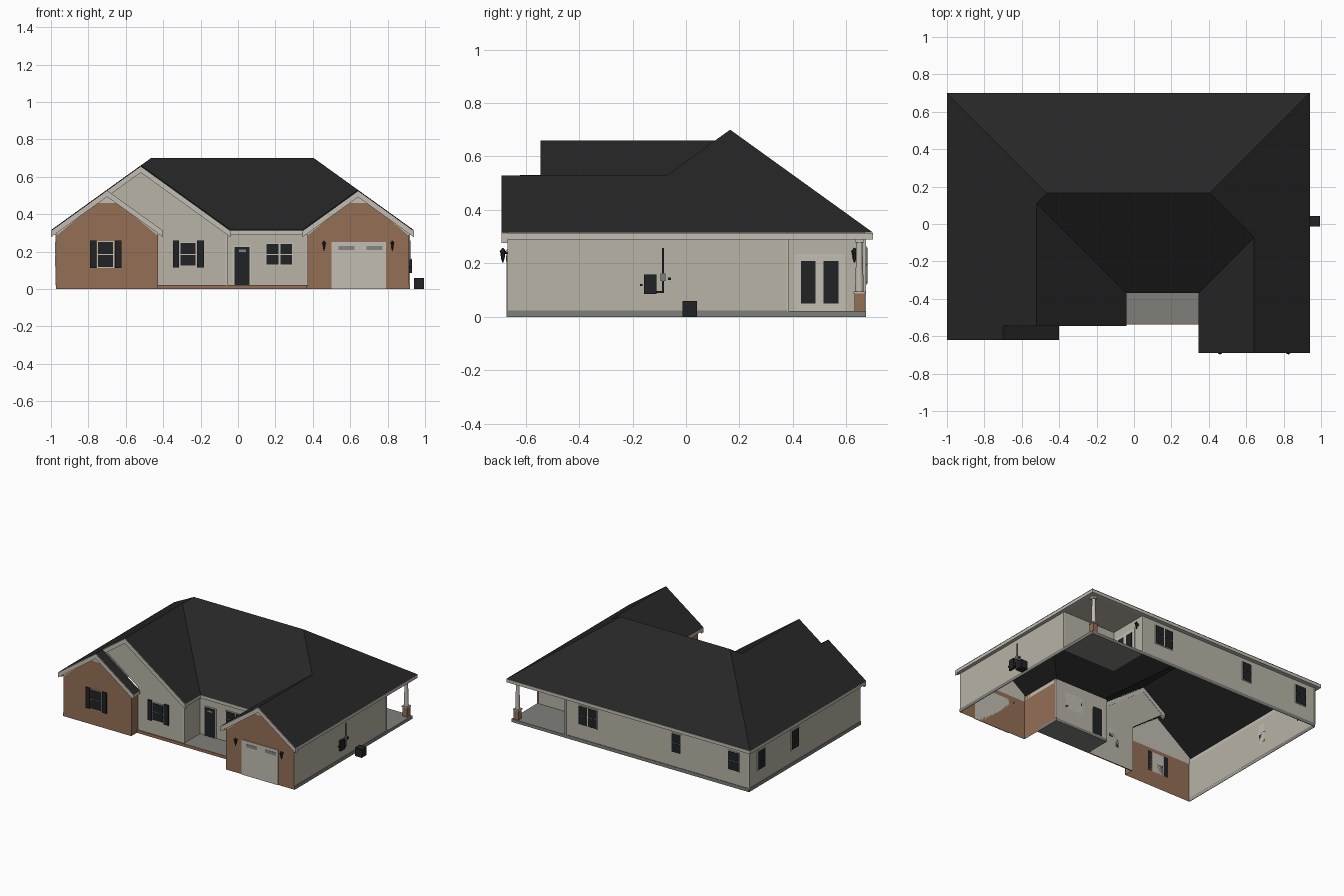
import bpy, bmesh, math
from mathutils import Vector

if "Cube" in bpy.data.objects:
    bpy.data.objects.remove(bpy.data.objects["Cube"])


def material(name, rgb):
    m = bpy.data.materials.new(name)
    lin = [((c / 255 + 0.055) / 1.055) ** 2.4 if c > 10 else c / 255 / 12.92 for c in rgb]
    m.diffuse_color = (*lin, 1)
    m.use_nodes = True
    m.node_tree.nodes["Principled BSDF"].inputs["Base Color"].default_value = m.diffuse_color
    return m


SIDING = material("beige_siding", (184, 179, 166))
TRIM = material("light_trim", (194, 190, 179))
ROOF = material("dark_shingle", (38, 38, 38))
DARK = material("black_fittings", (33, 34, 36))
BRICK = material("brown_brick", (148, 111, 85))
STONE = material("grey_concrete", (127, 127, 123))
GLASS = material("grey_glass", (132, 133, 132))

EAVE, PITCH = 0.315, 0.72


def mesh(name, verts, faces, mat):
    me = bpy.data.meshes.new(name)
    me.from_pydata([tuple(v) for v in verts], [], faces)
    me.materials.append(mat)
    ob = bpy.data.objects.new(name, me)
    bpy.context.collection.objects.link(ob)
    return ob


def hexa(name, a, b, mat):
    """Solid between two matching four-point loops."""
    ob = mesh(name, a + b, [(0, 1, 2, 3), (7, 6, 5, 4)] +
              [(i, i + 4, (i + 1) % 4 + 4, (i + 1) % 4) for i in range(4)], mat)
    bm = bmesh.new()
    bm.from_mesh(ob.data)
    bmesh.ops.recalc_face_normals(bm, faces=bm.faces)
    bm.to_mesh(ob.data)
    bm.free()
    return ob


def box(name, x0, x1, y0, y1, z0, z1, mat):
    loop = [(x0, y0), (x1, y0), (x1, y1), (x0, y1)]
    return hexa(name, [(x, y, z0) for x, y in loop], [(x, y, z1) for x, y in loop], mat)


def beam(name, p, q, inward, h, mat):
    """Board from p to q, reaching inward and hanging down by h."""
    section = [Vector((0, 0, 0)), Vector(inward), Vector(inward) - Vector((0, 0, h)), Vector((0, 0, -h))]
    return hexa(name, [Vector(p) + s for s in section], [Vector(q) + s for s in section], mat)


def plate(name, side, at, u0, u1, z0, z1, mat, t=0.006):
    """Thin plate standing out from a wall."""
    if side in ("front", "back"):
        s = -t if side == "front" else t
        return box(name, u0, u1, min(at, at + s), max(at, at + s), z0, z1, mat)
    s = -t if side == "left" else t
    return box(name, min(at, at + s), max(at, at + s), u0, u1, z0, z1, mat)


def walls(name, path, z0, z1, mat):
    n = len(path)
    verts = [(x, y, z) for z in (z0, z1) for x, y in path]
    return mesh(name, verts, [(i, i + 1, n + i + 1, n + i) for i in range(n - 1)], mat)


def front_sheet(name, y, pts, mat):
    return mesh(name, [(x, y, z) for x, z in pts], [tuple(range(len(pts)))], mat)


def cone(name, x, y, z0, z1, r0, r1, mat, sides):
    bm = bmesh.new()
    bmesh.ops.create_cone(bm, cap_ends=True, segments=sides, radius1=r0, radius2=r1, depth=z1 - z0)
    bmesh.ops.translate(bm, verts=bm.verts, vec=(x, y, (z0 + z1) / 2))
    ob = mesh(name, [], [], mat)
    bm.to_mesh(ob.data)
    bm.free()
    return ob


# Roof: each point is x, y and its distance in from the eave
P = dict(A=(-1, .70, 0), B=(.94, .70, 0), R1=(-.465, .165, .535), R2=(.405, .165, .535),
         G1=(-.52, .11, .48), G1f=(-.52, -.545, .48), V1=(-.04, -.37, 0), V1f=(-.04, -.545, 0),
         S=(-.70, -.545, .30), Sf=(-.70, -.62, .30), C=(-1, -.62, 0), T=(-.40, -.62, 0), Tb=(-.40, -.545, 0),
         G2=(.6425, -.0725, .2975), G2f=(.6425, -.69, .2975), V2=(.345, -.37, 0), V2f=(.345, -.69, 0),
         D=(.94, -.69, 0))
pos = {k: Vector((x, y, EAVE + PITCH * d)) for k, (x, y, d) in P.items()}
keys = list(P)
slopes = ["A B R2 R1", "A R1 G1 G1f S Sf C", "G1 G1f V1f V1", "R1 G1 V1 V2 G2 R2",
          "B R2 G2 G2f D", "G2 V2 V2f G2f", "Sf T Tb S"]
roof = mesh("roof", pos.values(), [tuple(keys.index(k) for k in s.split()) for s in slopes], ROOF)
bm = bmesh.new()
bm.from_mesh(roof.data)
for f in bm.faces:
    f.normal_update()
    if f.normal.z < 0:
        f.normal_flip()
bm.to_mesh(roof.data)
bm.free()

# Eave boxes and sloping rake boards
drop = Vector((0, 0, -.002))
for a, b, inward in [("C", "A", (.03, 0, 0)), ("A", "B", (0, -.03, 0)), ("D", "B", (-.025, 0, 0)),
                     ("V2f", "V2", (.025, 0, 0)), ("V1", "V2", (0, .025, 0)),
                     ("V1f", "V1", (-.02, 0, 0)), ("T", "Tb", (-.03, 0, 0))]:
    beam("eave_board", pos[a] + drop, pos[b] + drop, inward, .023, TRIM)
for a, b in [("C", "Sf"), ("T", "Sf"), ("S", "G1f"), ("V1f", "G1f"), ("V2f", "G2f"), ("D", "G2f")]:
    beam("rake_board", pos[a] + 2 * drop, pos[b] + 2 * drop, (0, .022, 0), .034, TRIM)

# Walls, open below and without thickness
outer = [(.915, -.667), (.915, .38), (.49, .38), (.49, .67), (-.97, .67), (-.97, -.60)]
walls("outer_walls", outer, 0, .315, SIDING)
walls("entry_walls", [(-.06, -.525), (-.06, -.345), (.37, -.345)], 0, .315, SIDING)
walls("garage_return", [(.37, -.345), (.37, -.667)], 0, .32, BRICK)
walls("left_return", [(-.43, -.60), (-.43, -.525)], 0, .32, BRICK)
front_sheet("large_gable_wall", -.525, [(-.43, 0), (-.06, 0), (-.06, .32), (-.52, .65), (-.70, .525), (-.43, .325)], SIDING)
for c, y in ((-.70, -.60), (.6425, -.667)):
    w = .2715
    front_sheet("gable_frieze", y + .003, [(c - w, .28), (c + w, .28), (c + w, .33), (c, .525), (c - w, .33)], TRIM)
    front_sheet("brick_gable", y, [(c - w, 0), (c + w, 0), (c + w, .285), (c + .06, .46),
                                   (c - .06, .46), (c - w, .285)], BRICK)

# Foundation strips, porch slabs and porch ceiling
plate("foundation_right", "right", .915, -.667, .38, 0, .024, STONE, .004)
plate("foundation_back", "back", .67, -.97, .49, 0, .024, STONE, .004)
plate("foundation_left", "left", -.97, -.60, .67, 0, .024, STONE, .004)
box("entry_slab", -.06, .37, -.53, -.345, 0, .02, STONE)
box("entry_brick_edge", -.43, .37, -.537, -.53, 0, .021, BRICK)
box("porch_slab", .49, .918, .38, .673, 0, .022, STONE)
mesh("porch_ceiling", [(.49, .38, .293), (.49, .69, .293), (.93, .69, .293), (.93, .38, .293)], [(0, 1, 2, 3)], SIDING)

# Corner boards
for x, y in ((-.97, .67), (-.06, -.525), (.915, .38), (.49, .67), (.37, -.347)):
    box("corner_board", x - .006, x + .004, y - .004, y + .004, .02, .30, TRIM)

# Porch post on a brick pedestal
box("post_pedestal", .868, .905, .63, .667, .022, .088, BRICK)
box("pedestal_cap", .864, .909, .626, .671, .088, .095, TRIM)
cone("porch_post", .8865, .6485, .095, .285, .016, .011, TRIM, 12)
box("post_capital", .870, .903, .632, .665, .278, .294, TRIM)


# Windows: frame with two dark sashes in each bay
def window(side, at, u0, u1, z0, z1, bays=1):
    plate("window_frame", side, at, u0, u1, z0, z1, TRIM, .005)
    step = (u1 - u0) / bays
    mid = (z0 + z1) / 2
    for i in range(bays):
        a, b = u0 + i * step + .005, u0 + (i + 1) * step - .005
        plate("lower_sash", side, at, a, b, z0 + .005, mid - .002, DARK, .008)
        plate("upper_sash", side, at, a, b, mid + .002, z1 - .005, DARK, .008)


window("front", -.60, -.753, -.662, .112, .257)
window("front", -.525, -.312, -.222, .12, .25)
window("front", -.345, .147, .295, .125, .245, 2)
window("back", .67, .235, .385, .125, .265, 2)
window("back", .67, -.435, -.355, .125, .265)
window("back", .67, -.895, -.805, .12, .26)
window("left", -.97, .485, .575, .115, .255)
window("left", -.97, .105, .195, .115, .255)

# Shutters
for y, z0, z1, spans in ((-.60, .112, .26, ((-.79, -.757), (-.658, -.623))),
                         (-.525, .115, .26, ((-.348, -.316), (-.218, -.182)))):
    for a, b in spans:
        plate("shutter", "front", y, a, b, z0, z1, DARK, .009)

# Front door with a small fan light
plate("door_frame", "front", -.345, -.03, .07, .02, .232, TRIM, .004)
plate("front_door", "front", -.345, -.018, .062, .022, .224, DARK, .008)
plate("door_light", "front", -.353, .005, .042, .198, .21, GLASS, .001)

# Garage door with two window strips
plate("garage_door", "front", -.667, .50, .79, 0, .252, TRIM, .005)
for a in (.537, .687):
    plate("garage_window", "front", -.672, a, a + .086, .208, .23, GLASS, .002)

# Back porch doors
plate("porch_door_frame", "right", .49, .405, .595, .022, .235, TRIM, .004)
for a in (.43, .515):
    plate("porch_door_glass", "right", .49, a, a + .055, .05, .21, DARK, .008)


# Wall lamps
def lamp(x, y, z, arm):
    cone("lamp_body", x, y, z, z + .028, .006, .010, DARK, 6)
    cone("lamp_cap", x, y, z + .028, z + .042, .013, .003, DARK, 6)
    cone("lamp_tip", x, y, z - .012, z, .002, .005, DARK, 6)
    dx, dy = arm
    box("lamp_arm", min(x, x + dx) - .003, max(x, x + dx) + .003, min(y, y + dy) - .003,
        max(y, y + dy) + .003, z + .02, z + .028, DARK)


lamp(.46, -.685, .215, (0, .018))
lamp(.825, -.685, .215, (0, .018))
lamp(.508, .63, .215, (-.018, 0))

# Cooling unit and electrical meter on the right wall
box("cooling_unit", .94, .995, -.013, .042, 0, .06, DARK)
box("meter_panel", .915, .93, -.157, -.11, .085, .158, DARK)
box("meter_box", .915, .928, -.095, -.077, .135, .163, STONE)
box("meter_mast", .917, .923, -.089, -.083, .09, .258, DARK)
box("meter_conduit", .917, .923, -.11, -.083, .09, .096, DARK)
for a, z in ((-.172, .115), (-.067, .138)):
    box("wall_tap", .915, .925, a, a + .01, z, z + .009, DARK)
